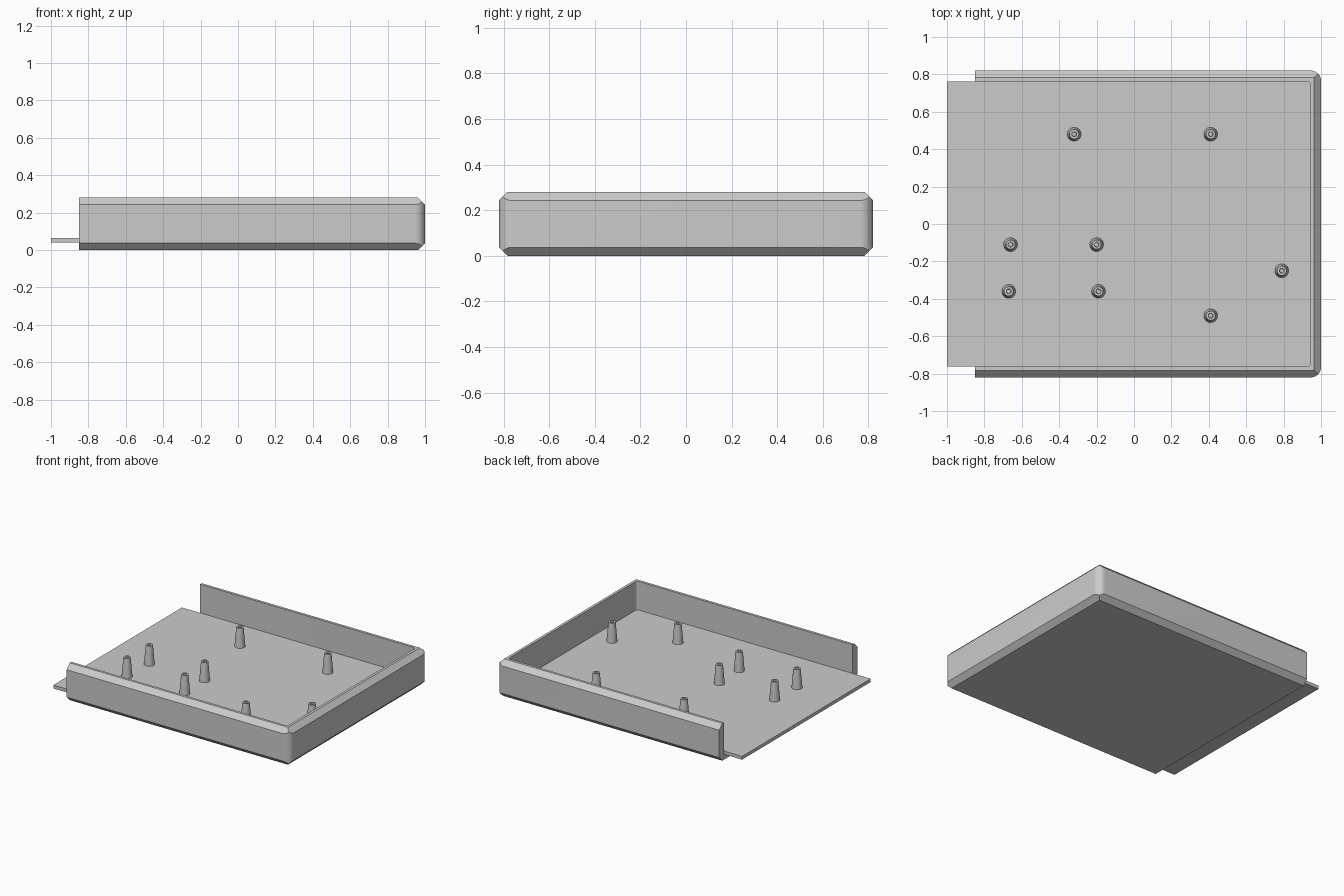
import bpy
import bmesh
from math import cos, sin, pi, radians

cube = bpy.data.objects.get("Cube")
if cube:
    bpy.data.objects.remove(cube)

grey = bpy.data.materials.new("plain grey")
grey.use_nodes = True
grey.diffuse_color = (0.6, 0.6, 0.6, 1)
grey.node_tree.nodes["Principled BSDF"].inputs["Base Color"].default_value = (0.6, 0.6, 0.6, 1)

HEIGHT, CHAMFER, FLOOR = 0.28, 0.037, 0.065
OPEN_X, HALF_Y, INNER_Y = -0.85, 0.82, 0.763


def loft(name, rings):
    """Skin a stack of matching rings and cap both ends."""
    bm = bmesh.new()
    loops = [[bm.verts.new(p) for p in ring] for ring in rings]
    for low, high in zip(loops, loops[1:]):
        for i in range(len(low)):
            j = (i + 1) % len(low)
            bm.faces.new((low[i], low[j], high[j], high[i]))
    bm.faces.new(loops[0][::-1])
    bm.faces.new(loops[-1])
    bmesh.ops.recalc_face_normals(bm, faces=bm.faces)
    mesh = bpy.data.meshes.new(name)
    bm.to_mesh(mesh)
    bm.free()
    mesh.materials.append(grey)
    obj = bpy.data.objects.new(name, mesh)
    bpy.context.collection.objects.link(obj)
    return obj


def outline(x0, x1, y, z, r=0, steps=10):
    """Rectangle in plan, with its two +x corners rounded."""
    pts = [(x0, y, z), (x0, -y, z)]
    if not r:
        return pts + [(x1, -y, z), (x1, y, z)]
    for side, start in ((-1, -pi / 2), (1, 0)):
        for i in range(steps + 1):
            a = start + i / steps * pi / 2
            pts.append((x1 - r + r * cos(a), side * (y - r) + r * sin(a), z))
    return pts


def prism(name, x0, x1, y, z0, z1, r=0):
    return loft(name, [outline(x0, x1, y, z, r) for z in (z0, z1)])


def activate(obj):
    bpy.ops.object.select_all(action='DESELECT')
    obj.select_set(True)
    bpy.context.view_layer.objects.active = obj


def combine(obj, tool, operation):
    mod = obj.modifiers.new(operation.title(), 'BOOLEAN')
    mod.operation, mod.solver, mod.object = operation, 'EXACT', tool
    activate(obj)
    bpy.ops.object.modifier_apply(modifier=mod.name)
    bpy.data.objects.remove(tool)


def smooth(obj):
    activate(obj)
    bpy.ops.object.shade_smooth_by_angle(angle=radians(25))


# Tray: chamfered block, rounded upright corners, hollow and open on one end
tray = loft("tray", [outline(-1.2, 1 - c, HALF_Y - c, z) for z, c in (
    (0, CHAMFER), (CHAMFER, 0), (HEIGHT - CHAMFER, 0), (HEIGHT, CHAMFER))])
combine(tray, prism("corner_cutter", OPEN_X, 1, HALF_Y, -0.1, 0.5, 0.055), 'INTERSECT')
combine(tray, prism("cavity_cutter", -1.2, 0.943, INNER_Y, FLOOR, 0.5, 0.02), 'DIFFERENCE')
smooth(tray)

# Floor tongue projecting from the open end
prism("floor_tongue", -1, OPEN_X, INNER_Y, 0.04, FLOOR)

# Tapered hollow standoffs on the floor
PEG = [(0.037, FLOOR - 0.01), (0.037, FLOOR), (0.025, 0.21),
       (0.013, 0.21), (0.011, 0.15)]
SPOTS = [(-0.32, 0.48), (0.41, 0.48), (-0.66, -0.11), (-0.2, -0.11),
         (-0.67, -0.36), (-0.19, -0.36), (0.79, -0.25), (0.41, -0.49)]
SIDES = 24
for n, (x, y) in enumerate(SPOTS, 1):
    rings = [[(x + r * cos(2 * pi * i / SIDES), y + r * sin(2 * pi * i / SIDES), z)
              for i in range(SIDES)] for r, z in PEG]
    smooth(loft(f"standoff_{n}", rings))
